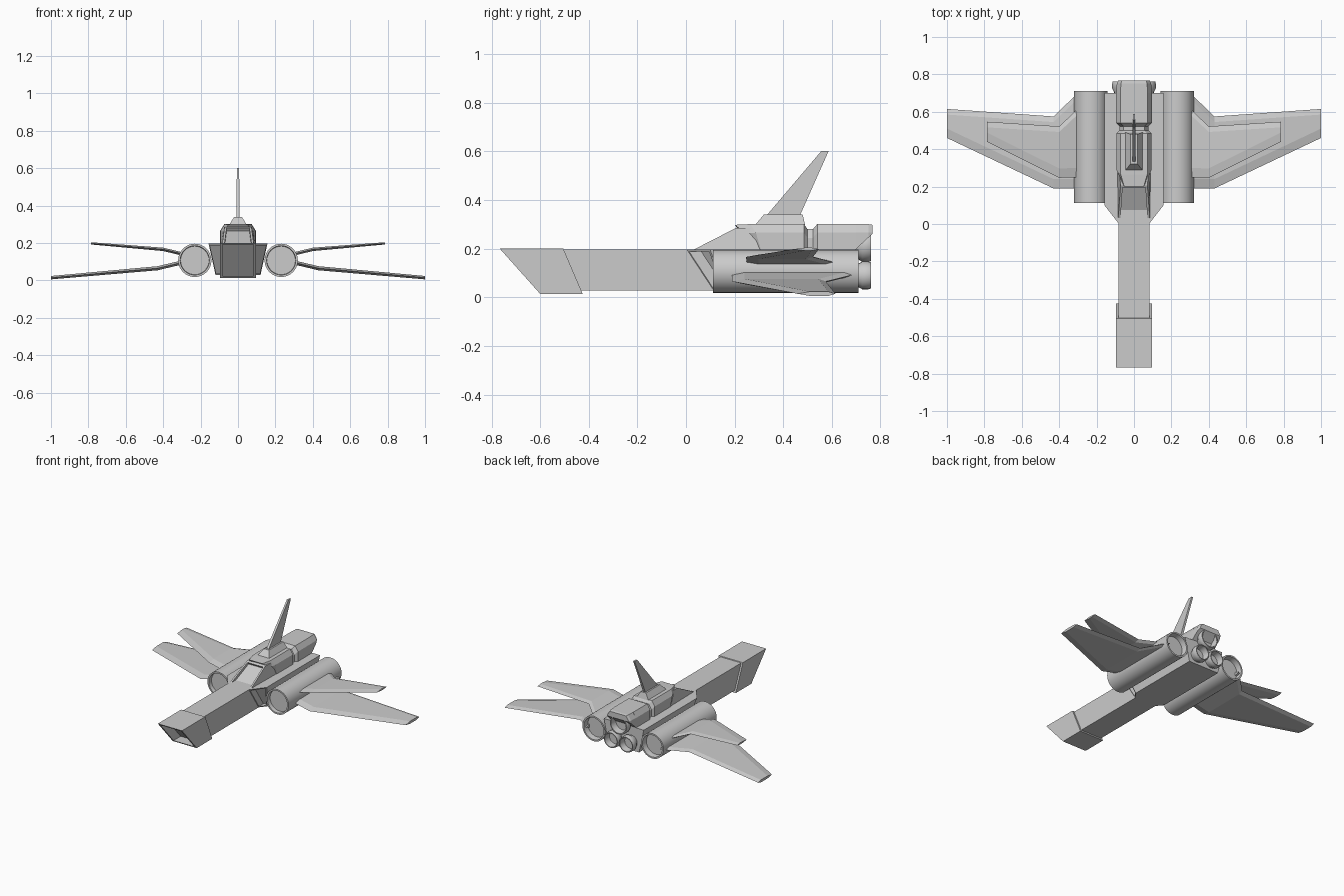
import bpy, bmesh, math
from mathutils import Vector

if "Cube" in bpy.data.objects:
    bpy.data.objects.remove(bpy.data.objects["Cube"])


def finish(name, bm, mirror=False, smooth=False):
    bmesh.ops.recalc_face_normals(bm, faces=bm.faces[:])
    me = bpy.data.meshes.new(name)
    bm.to_mesh(me)
    bm.free()
    ob = bpy.data.objects.new(name, me)
    bpy.context.collection.objects.link(ob)
    if mirror:
        ob.modifiers.new("mirror", 'MIRROR').use_clip = False
    if smooth:
        bpy.ops.object.select_all(action='DESELECT')
        ob.select_set(True)
        bpy.context.view_layer.objects.active = ob
        bpy.ops.object.shade_smooth_by_angle(angle=math.radians(35))
    return ob


def loft(name, rings, mirror=False, recess=None):
    """Skin a list of point rings; recess=(border, offset) sinks the first cap."""
    bm = bmesh.new()
    vs = [[bm.verts.new(p) for p in r] for r in rings]
    n = len(rings[0])
    for a, b in zip(vs, vs[1:]):
        for i in range(n):
            j = (i + 1) % n
            bm.faces.new((a[i], a[j], b[j], b[i]))
    cap = bm.faces.new(vs[0][::-1])
    bm.faces.new(vs[-1])
    bmesh.ops.recalc_face_normals(bm, faces=bm.faces[:])
    if recess:
        bmesh.ops.inset_region(bm, faces=[cap], thickness=recess[0], use_even_offset=True)
        new = bmesh.ops.extrude_discrete_faces(bm, faces=[cap])["faces"]
        bmesh.ops.translate(bm, verts=new[0].verts[:], vec=Vector(recess[1]))
    return finish(name, bm, mirror)


def lathe(name, x, z, profile, mirror=False, seg=32):
    """Revolve (radius, y) points round an axis parallel to y."""
    bm = bmesh.new()
    rings = []
    for r, y in profile:
        rings.append([bm.verts.new((x + r * math.cos(math.tau * k / seg), y,
                                    z + r * math.sin(math.tau * k / seg))) for k in range(seg)])
    for a, b in zip(rings, rings[1:]):
        for i in range(seg):
            j = (i + 1) % seg
            bm.faces.new((a[i], a[j], b[j], b[i]))
    bm.faces.new(rings[0][::-1])
    bm.faces.new(rings[-1])
    return finish(name, bm, mirror, True)


def box_ring(w, zb, zt, yb, yt, wt=None):
    wt = w if wt is None else wt
    return [(-w, yb, zb), (w, yb, zb), (wt, yt, zt), (-wt, yt, zt)]


def hump_ring(y, w, zt, zb=0.19, c=0.022, yb=None):
    yb = y if yb is None else yb
    return [(-w, yb, zb), (w, yb, zb), (w, (y + yb) / 2, zt - 1.6 * c), (w - c, y, zt),
            (c - w, y, zt), (-w, (y + yb) / 2, zt - 1.6 * c)]


def wing(name, stations):
    """Each station: x, z, front y, back y, half thickness."""
    loft(name, [[(x, f, z), (x, f + 0.05, z + t), (x, b - 0.03, z + t),
                 (x, b, z), (x, b - 0.03, z - t), (x, f + 0.05, z - t)]
                for x, z, f, b, t in stations], mirror=True)


# long central boom and slanted nose with a hollow intake
loft("central_boom", [box_ring(0.083, 0.028, 0.196, -0.45, -0.52),
                      box_ring(0.083, 0.028, 0.196, 0.70, 0.70)])
loft("nose_intake", [box_ring(0.095, 0.014, 0.201, -0.60, -0.767),
                     box_ring(0.095, 0.014, 0.201, -0.425, -0.505)],
     recess=(0.013, (0, 0.08, 0)))

# side bodies with swept intakes
loft("side_intake_body",
     [[(0.08, 0.11, 0.028), (0.12, 0.161, 0.028), (0.157, 0.099, 0.196), (0.08, 0.0, 0.196)],
      [(0.08, 0.70, 0.028), (0.12, 0.70, 0.028), (0.157, 0.70, 0.196), (0.08, 0.70, 0.196)]],
     mirror=True, recess=(0.009, (0, 0.05, 0)))

# cockpit with sunken window
loft("cockpit", [box_ring(0.085, 0.19, 0.285, 0.02, 0.205, 0.072),
                 box_ring(0.09, 0.19, 0.285, 0.32, 0.32, 0.08)],
     recess=(0.012, (0, 0.012, -0.016)))

# raised spine with a notch behind the fin and an overhanging tail
loft("spine", [hump_ring(0.20, 0.074, 0.298, yb=0.29),
               hump_ring(0.265, 0.093, 0.301, yb=0.31),
               hump_ring(0.485, 0.093, 0.301),
               hump_ring(0.50, 0.078, 0.28),
               hump_ring(0.522, 0.078, 0.28),
               hump_ring(0.54, 0.095, 0.301),
               hump_ring(0.70, 0.095, 0.301)])
loft("spine_tail", [hump_ring(0.69, 0.095, 0.301),
                    hump_ring(0.75, 0.092, 0.301, 0.245),
                    hump_ring(0.767, 0.085, 0.298, 0.26, 0.02)])

# tail fin on its pedestal
loft("fin_base", [[(-0.047, 0.285, 0.298), (0.047, 0.285, 0.298),
                   (0.047, 0.49, 0.298), (-0.047, 0.49, 0.298)],
                  [(-0.02, 0.32, 0.34), (0.02, 0.32, 0.34),
                   (0.02, 0.48, 0.34), (-0.02, 0.48, 0.34)]])
loft("tail_fin", [[(-t, f, z), (t, f, z), (t, b, z), (-t, b, z)]
                  for t, f, b, z in ((0.009, 0.33, 0.468, 0.335), (0.006, 0.557, 0.587, 0.602))])

# engine nacelles, open at both ends
lathe("engine_nacelle", 0.231, 0.107,
      [(0.076, 0.14), (0.078, 0.112), (0.089, 0.112), (0.089, 0.71), (0.078, 0.71), (0.074, 0.67)],
      mirror=True)


# rear thruster cups
def cup(r):
    return [(r * 0.8, 0.68), (r * 0.8, 0.705), (r, 0.725), (r, 0.75), (r * 0.94, 0.762),
            (r * 0.84, 0.762), (r * 0.75, 0.715)]


lathe("upper_thruster", 0, 0.215, cup(0.07), seg=24)
lathe("lower_thruster", 0.06, 0.09, cup(0.057), mirror=True, seg=24)

# two pairs of cranked wings
wing("lower_wing", [(0.29, 0.098, 0.19, 0.71, 0.011), (0.43, 0.065, 0.19, 0.575, 0.011),
                    (1.0, 0.0145, 0.46, 0.615, 0.009)])
wing("upper_wing", [(0.28, 0.137, 0.25, 0.635, 0.009), (0.40, 0.166, 0.247, 0.522, 0.009),
                    (0.787, 0.198, 0.44, 0.547, 0.006)])
